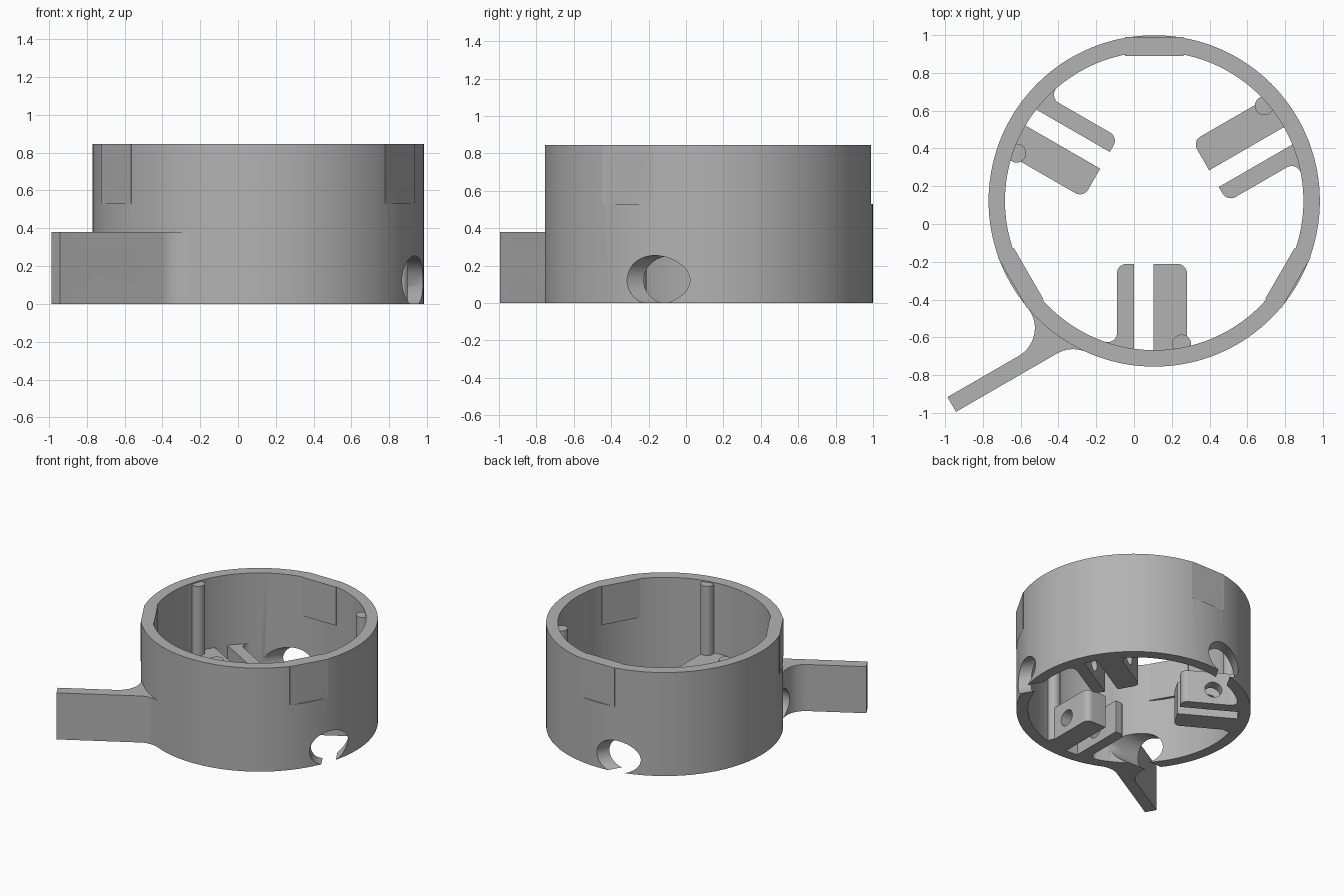
import bpy, bmesh
from math import sin, cos, pi, radians, sqrt, atan2, hypot
from mathutils import Matrix

cube = bpy.data.objects.get("Cube")
if cube:
    bpy.data.objects.remove(cube)

grey = bpy.data.materials.new("plain_grey")
grey.use_nodes = True
grey.diffuse_color = (0.45, 0.45, 0.45, 1)
grey.node_tree.nodes["Principled BSDF"].inputs["Base Color"].default_value = (0.45, 0.45, 0.45, 1)

CENTRE = (0.107, 0.122, 0)
R_OUT, R_IN, HEIGHT = 0.877, 0.79, 0.845
TURNS = (0, 120, 240)
AXIS_Y, AXIS_Z = -0.572, 0.122   # line of the clamp bolts


def turn(deg):
    return Matrix.Rotation(radians(deg), 4, 'Z')


def make(name, bm, matrix=Matrix()):
    bmesh.ops.recalc_face_normals(bm, faces=bm.faces)
    bm.transform(matrix)
    mesh = bpy.data.meshes.new(name)
    bm.to_mesh(mesh)
    bm.free()
    mesh.materials.append(grey)
    obj = bpy.data.objects.new(name, mesh)
    bpy.context.collection.objects.link(obj)
    return obj


def prism(name, pts, z0, z1, matrix=Matrix()):
    bm = bmesh.new()
    face = bm.faces.new([bm.verts.new((x, y, z0)) for x, y in pts])
    top = bmesh.ops.extrude_face_region(bm, geom=[face])["geom"]
    verts = [v for v in top if isinstance(v, bmesh.types.BMVert)]
    bmesh.ops.translate(bm, vec=(0, 0, z1 - z0), verts=verts)
    return make(name, bm, matrix)


def rect(x0, x1, y0, y1):
    return [(x0, y0), (x1, y0), (x1, y1), (x0, y1)]


def arc(cx, cy, r, a0, a1, n=10):
    return [(cx + r * cos(a0 + (a1 - a0) * i / n), cy + r * sin(a0 + (a1 - a0) * i / n))
            for i in range(n + 1)]


def circle(r, n=48):
    return [(r * cos(2 * pi * i / n), r * sin(2 * pi * i / n)) for i in range(n)]


def along_x(y, z):
    # Prism height becomes x, its profile lies in y and z
    return Matrix(((0, 0, 1, 0), (1, 0, 0, y), (0, 1, 0, z), (0, 0, 0, 1)))


def along_y(x, z):
    # Prism height becomes y, its profile lies in x and z
    return Matrix(((1, 0, 0, x), (0, 0, 1, 0), (0, 1, 0, z), (0, 0, 0, 1)))


def cut(obj, cutter):
    mod = obj.modifiers.new("cut", 'BOOLEAN')
    mod.operation, mod.solver, mod.object = 'DIFFERENCE', 'EXACT', cutter
    bpy.ops.object.select_all(action='DESELECT')
    bpy.context.view_layer.objects.active = obj
    obj.select_set(True)
    bpy.ops.object.modifier_apply(modifier=mod.name)
    bpy.data.objects.remove(cutter)


parts = []

# Ring wall, spun from a rectangular section
bm = bmesh.new()
section = [bm.verts.new((x, 0, z)) for x, z in rect(R_IN, R_OUT, 0, HEIGHT)]
edges = [bm.edges.new((section[i], section[i - 1])) for i in range(4)]
bmesh.ops.spin(bm, geom=section + edges, cent=(0, 0, 0), axis=(0, 0, 1), angle=2 * pi, steps=144)
bmesh.ops.remove_doubles(bm, verts=bm.verts, dist=0.0005)
ring = make("ring_wall", bm)
parts.append(ring)


def access_hole(deg):
    return prism("access_cutter", circle(0.132), -1.3, -0.2, turn(deg) @ along_x(AXIS_Y, AXIS_Z))


for n, deg in enumerate(TURNS):
    rot = turn(deg)

    # Flat pad with a screw hole, near the top edge
    pad = prism(f"screw_pad_{n}", rect(-0.155, 0.155, 0.768, 0.867), 0.53, HEIGHT, rot)
    cut(ring, prism("flat_cutter", rect(-0.155, 0.155, 0.867, 1.0), 0.53, 0.95, rot))
    for obj in (ring, pad):
        cut(obj, prism("screw_cutter", circle(0.08), 0.6, 1.0, rot @ along_y(0, 0.69)))

    # Tool access hole through the wall, in line with the clamp bolts
    cut(ring, access_hole(deg))

    # Clamp: one thick and one thin bar, each with a rounded outer tip
    tip, r = -0.333, 0.05
    thick = prism(f"clamp_thick_bar_{n}",
                  [(-0.005, tip), (-0.005, -0.82), (0.173, -0.82)]
                  + arc(0.173 - r, tip - r, r, 0, pi / 2), 0, 0.27, rot)
    fx, fy = -0.197 - r, -sqrt((R_IN - r) ** 2 - (0.197 + r) ** 2)
    thin = prism(f"clamp_thin_bar_{n}",
                 [(-0.107, tip)] + arc(-0.197 + r, tip - r, r, pi / 2, pi)
                 + arc(fx, fy, r, 0, atan2(fy, fx))
                 + [(fx * 1.12, fy * 1.12), (-0.107, -0.82)], 0, 0.27, rot)
    for obj in (thick, thin):
        cut(obj, prism("bolt_cutter", circle(0.065, 32), -0.4, 0.4, rot @ along_x(AXIS_Y, AXIS_Z)))

    # Round post up the inner wall
    post = prism(f"wall_post_{n}", circle(0.05, 32), 0, HEIGHT - 0.01,
                 rot @ Matrix.Translation((0.145, -0.757, 0)))
    parts += [pad, thick, thin, post]

# Mounting arm, blended into the ring with a fillet on each side
TIP, V_HI, V_LO, F = -1.467, -0.352, -0.442, 0.17
hi, lo = V_HI + F, V_LO - F
u_hi = -sqrt((R_OUT + F) ** 2 - hi ** 2)
u_lo = -sqrt((R_OUT + F) ** 2 - lo ** 2)
a_hi, a_lo = atan2(-hi, -u_hi), atan2(-lo, -u_lo)
ring_hi = pi + a_hi * -1
ring_lo = pi - a_lo
profile = ([(TIP, V_HI), (TIP, V_LO)]
           + arc(u_lo, lo, F, pi / 2, a_lo, 14)
           + arc(0, 0, 0.835, atan2(lo, u_lo), atan2(hi, u_hi), 20)
           + arc(u_hi, hi, F, a_hi, -pi / 2, 14))
arm_frame = turn(30)
arm = prism("mounting_arm", profile, 0, 0.38, arm_frame)
for u in (-1.335, -1.04):
    slot = arc(0, 0.035, 0.058, 0, pi, 16) + arc(0, -0.035, 0.058, pi, 2 * pi, 16)
    cut(arm, prism("slot_cutter", slot, -0.75, -0.1, arm_frame @ along_y(u, 0.2)))
cut(arm, access_hole(0))
parts.append(arm)

# Centre the model and shade it
bpy.ops.object.select_all(action='DESELECT')
for obj in parts:
    obj.location = CENTRE
    obj.select_set(True)
bpy.context.view_layer.objects.active = ring
bpy.ops.object.shade_smooth_by_angle(angle=radians(30))
